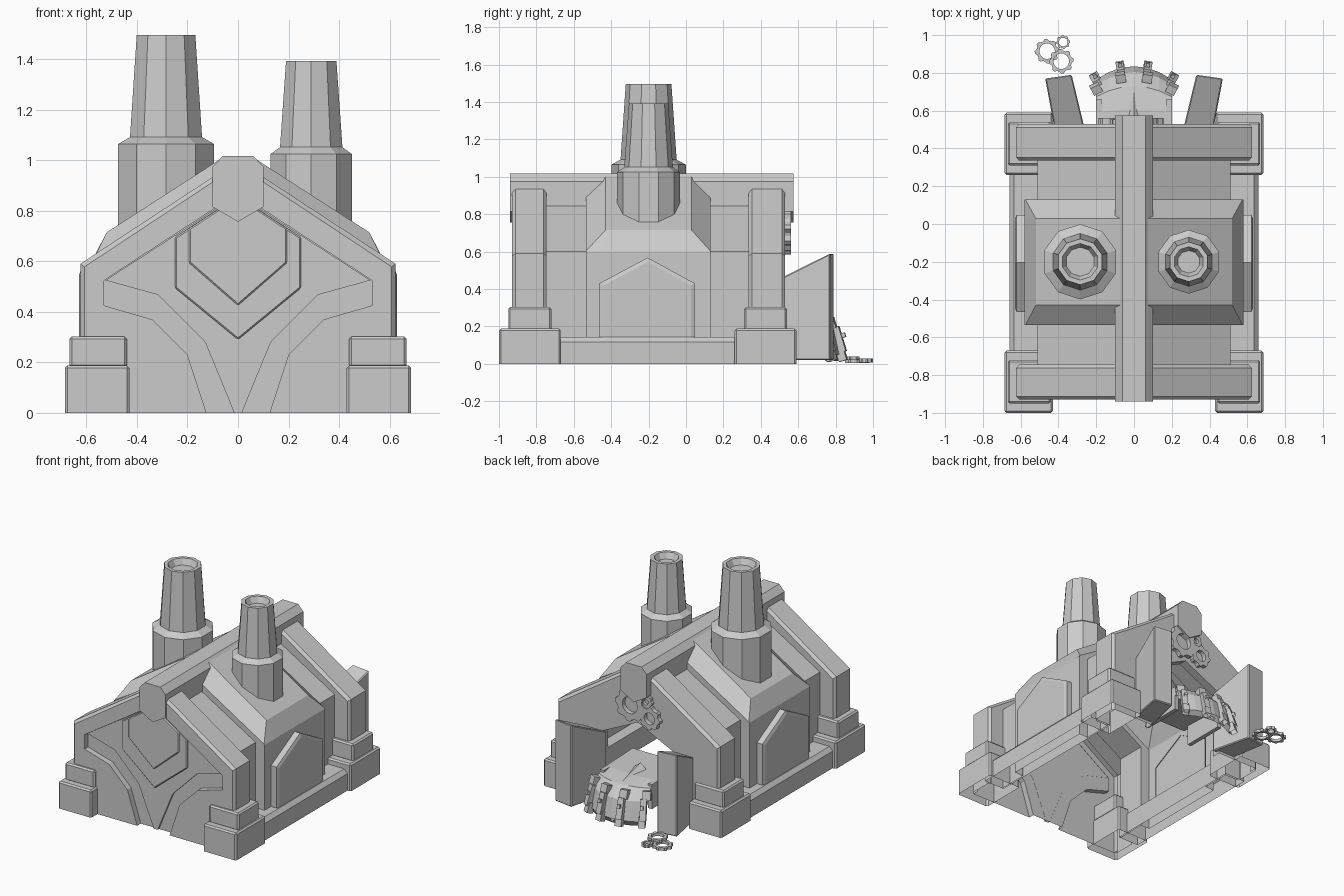
import bpy, bmesh
from math import pi, sin, cos
from mathutils import Matrix

if "Cube" in bpy.data.objects:
    bpy.data.objects.remove(bpy.data.objects["Cube"])

YC = -0.205  # front/back symmetry plane of the building


def finish(name, bm, bevel=0):
    # the model is an open shell underneath
    low = [f for f in bm.faces if all(v.co.z < 0.001 for v in f.verts)]
    bmesh.ops.recalc_face_normals(bm, faces=bm.faces)
    bmesh.ops.delete(bm, geom=low, context='FACES')
    me = bpy.data.meshes.new(name)
    bm.to_mesh(me)
    bm.free()
    ob = bpy.data.objects.new(name, me)
    bpy.context.collection.objects.link(ob)
    if bevel:
        m = ob.modifiers.new("bevel", 'BEVEL')
        m.width, m.segments, m.limit_method = bevel, 1, 'ANGLE'
    return ob


def loft(name, loops, bevel=0, caps=(True, True), closed=False):
    bm = bmesh.new()
    rows = [[bm.verts.new(p) for p in loop] for loop in loops]
    n = len(rows[0])
    pairs = list(zip(rows, rows[1:])) + ([(rows[-1], rows[0])] if closed else [])
    for a, b in pairs:
        for i in range(n):
            j = (i + 1) % n
            bm.faces.new((a[i], a[j], b[j], b[i]))
    for cap, row in zip(caps, (rows[0], rows[-1])):
        if cap and not closed:
            bm.faces.new(row)
    return finish(name, bm, bevel)


def sym(half):
    return half + [(-x, z) for x, z in reversed(half) if x > 0]


def along_y(name, pts, y0, y1, bevel=0, caps=(True, True)):
    return loft(name, [[(x, y, z) for x, z in pts] for y in (y0, y1)], bevel, caps)


def box(name, x0, x1, y0, y1, z0, z1, bevel=0):
    return along_y(name, [(x0, z0), (x1, z0), (x1, z1), (x0, z1)], y0, y1, bevel)


def lathe(name, x, y, prof, n=10):
    loops = [[(x + r * cos(2 * pi * (i + .5) / n), y + r * sin(2 * pi * (i + .5) / n), z)
              for i in range(n)] for r, z in prof]
    return loft(name, loops, caps=(False, True))


def gear(name, loc, r, t, upright=False, teeth=8, hole=.62):
    loops = []
    for i in range(teeth * 4):
        a = 2 * pi * i / (teeth * 4)
        ro = r if i % 4 < 2 else r * 0.85
        loop = []
        for rr, h in ((r * hole, -t), (ro, -t), (ro, t), (r * hole, t)):
            p = (rr * cos(a), rr * sin(a), h)
            loop.append((p[0], p[2], p[1]) if upright else p)
        loops.append([tuple(c + o for c, o in zip(p, loc)) for p in loop])
    return loft(name, loops, closed=True)


# corner feet in two tiers, and side plinths with a chamfered top
for s in (-1, 1):
    for e in (-1, 1):
        def foot(nm, xa, xb, d0, d1, z0, z1):
            box(nm, *sorted((s * xa, s * xb)), *sorted((YC + e * d0, YC + e * d1)), z0, z1, .01)
        foot("foot_lower", .43, .685, .465, .795, 0, .188)
        foot("foot_upper", .44, .668, .515, .745, .18, .303)
    along_y("side_plinth", [(s * .5, 0), (s * .66, 0), (s * .66, .118), (s * .635, .145), (s * .5, .145)], -.75, .35)

# hollow building shell: gable frame, hall, cross block, hall, gable frame
rib = sym([(.624, 0), (.624, .59), (.575, .623), (.05, .967)])
rib_in = sym([(.608, 0), (.608, .578), (.56, .61), (.05, .947)])
hall = sym([(.51, 0), (.51, .6), (.505, .603), (.05, .87)])
end = sym([(.58, 0), (.58, .6), (.575, .604), (.05, .92)])
mid = sym([(.58, 0), (.58, .6), (.52, .715), (.05, 1.018)])
stations = [(-.93, rib_in), (-.912, rib), (-.763, rib), (-.745, rib_in), (-.745, hall), (-.535, hall),
            (-.535, end), (-.43, mid), (.03, mid), (.13, end), (.13, hall), (.335, hall),
            (.335, rib_in), (.353, rib), (.512, rib), (.53, rib_in)]
loft("building_shell", [[(x, y, z) for x, z in p] for y, p in stations], caps=(False, False))

# front gable face, grooves and layered pointed panel
front_in = sym([(.125, 0), (.2, .23), (.34, .37), (.53, .425), (.53, .525), (0, .87)])
along_y("front_gable", rib_in + front_in[::-1], -.93, -.89, caps=(True, False))
along_y("front_groove", front_in, -.89, -.889, caps=(True, False))
along_y("front_panel", sym([(.015, 0), (.13, .28), (.315, .467), (.525, .525), (0, .865)]), -.905, -.889,
        caps=(True, False))
along_y("front_shield", sym([(0, .29), (.25, .495), (.25, .695), (0.02, .845)]), -.92, -.9, .006)
along_y("front_shield_inner", sym([(0, .425), (.195, .595), (.195, .73), (0.02, .845)]), -.93, -.91, .006)

# back gable face with doorway
back_in = sym([(.29, 0), (.29, .46), (0, .6)])
along_y("back_gable", rib_in + back_in[::-1], .53, .47, caps=(True, False))

# ridge beam with pointed ends
along_y("ridge_beam", sym([(0, .80), (.1, .845), (.1, .975), (.06, 1.018)]), -.9, .54)
for y in (-.94, .455):
    along_y("ridge_end", sym([(0, .757), (.1, .815), (.1, .975), (.06, 1.018)]), y, y + .12)

# pointed side panels
for s in (-1, 1):
    out = [(-.465, .14), (.048, .14), (.048, .43), (YC, .568), (-.465, .43)]
    inn = [(-.445, .14), (.028, .14), (.028, .418), (YC, .545), (-.445, .418)]
    loft("side_panel", [[(s * x, y, z) for y, z in p]
                        for x, p in ((.575, out), (.622, out), (.63, inn))], caps=(False, True))

# chimneys
for x, r, z0, z1, rb, rt, zt in ((-.285, .199, 1.065, 1.092, .15, .122, 1.497),
                                 (.29, .169, 1.025, 1.052, .13, .105, 1.393)):
    lathe("chimney", x, -.2, [(r, .7), (r, z0), (rb, z1), (rt, zt),
                              (rt - .025, zt), (rt - .045, zt - .04)])

# open back doors with sloping tops
for s in (-1, 1):
    hinge = [(.26, .5), (.42, .5)]
    tip = [(.33, .79), (.47, .77)]
    loops = []
    for (a, b), zt in ((hinge, .455), (tip, .59)):
        loops.append([(s * a[0], a[1], .02), (s * b[0], b[1], .02), (s * b[0], b[1], zt), (s * a[0], a[1], zt)])
    loft("back_door", loops, .006)

# curved chute tongue coming out of the doorway
cols = [-.2 + .4 * i / 6 for i in range(7)]
rows = [(.3, .28, 0), (.6, .27, .3), (.71, .25, .8), (.78, .18, 1), (.81, .05, 1)]
loops = []
for y, z, k in rows:
    top = [(x, y + .025 * k - .07 * k * (x / .2) ** 2, z) for x in cols]
    loops.append(top + [(x, yy - .02, zz - .035) for x, yy, zz in reversed(top)])
loft("chute_tongue", loops)
loft("chute_crest", [[(-.06, .5, .26), (.06, .5, .26), (0, .5, .31)],
                     [(-.03, .7, .24), (.03, .7, .24), (0, .7, .255)]])
for s in (-1, 1):
    box("chute_side", *sorted((s * .17, s * .2)), .35, .66, .1, .27)

# ribs and bolts along the curved lip
for a in (-.48, -.17, .17, .48):
    x, back = a * .42, .06 * (a / .45) ** 2
    for y, z, w, h in ((.785, .215, .026, .03), (.825, .13, .02, .07), (.84, .05, .022, .035), (.84, .15, .01, .012)):
        ob = box("lip_rib", -w, w, -.022, .022, -h, h)
        ob.matrix_world = (Matrix.Translation((x, y - back, z)) @ Matrix.Rotation(-a, 4, 'Z')
                           @ Matrix.Rotation(.3, 4, 'X'))

# gears on the back gable and fallen gears on the ground
gear("wall_gear", (.04, .545, .72), .115, .016, True, hole=.5)
gear("wall_gear", (-.11, .545, .665), .08, .016, True, hole=.5)
gear("wall_gear", (-.075, .54, .77), .05, .012, True, hole=.4)
gear("ground_gear", (-.46, .915, .015), .066, .01)
gear("ground_gear", (-.375, .963, .018), .037, .01)
gear("ground_gear", (-.385, .862, .03), .066, .01)
